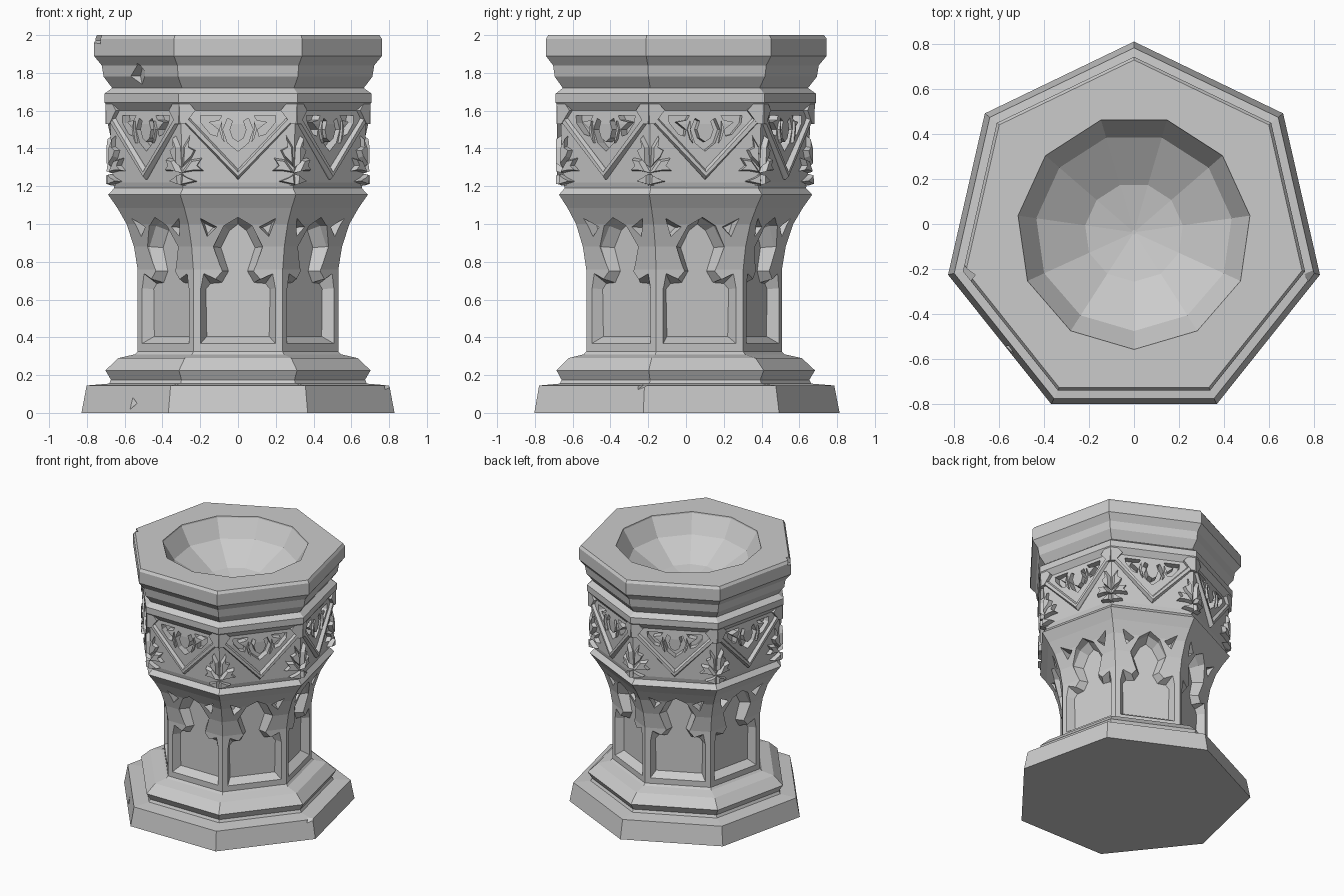
import bpy, bmesh, math
from mathutils import Vector, Matrix

if "Cube" in bpy.data.objects:
    bpy.data.objects.remove(bpy.data.objects["Cube"])

N = 7
CY = -0.037            # heptagon centre, so the bounds are centred
STEP = 2 * math.pi / N


def make_object(name, bm):
    bmesh.ops.recalc_face_normals(bm, faces=bm.faces[:])
    mesh = bpy.data.meshes.new(name)
    bm.to_mesh(mesh)
    bm.free()
    ob = bpy.data.objects.new(name, mesh)
    bpy.context.collection.objects.link(ob)
    return ob


def stack(bm, rings):
    """Skin a list of equal-length point rings and cap both ends."""
    vs = [[bm.verts.new(p) for p in r] for r in rings]
    n = len(vs[0])
    for a, b in zip(vs, vs[1:]):
        for i in range(n):
            j = (i + 1) % n
            bm.faces.new((a[i], a[j], b[j], b[i]))
    bm.faces.new(vs[0][::-1])
    bm.faces.new(vs[-1])


def polygon_rings(profile, sides, start):
    return [[(r * math.cos(start + i * 2 * math.pi / sides),
              CY + r * math.sin(start + i * 2 * math.pi / sides), z)
             for i in range(sides)] for r, z in profile]


def on_face(k, u, d, z):
    """Point on side k: u along the side, d out from the axis."""
    p = Matrix.Rotation(k * STEP, 3, 'Z') @ Vector((u, -d, z))
    return p + Vector((0, CY, 0))


def loft(bm, k, levels):
    stack(bm, [[on_face(k, u, d, z) for u, z in poly] for poly, d in levels])


def mirror_full(half):
    return half + [(-u, z) for u, z in half[-2:0:-1]]


def both(poly):
    return [poly, [(-u, z) for u, z in poly]]


def shrink(poly, s):
    cu = sum(p[0] for p in poly) / len(poly)
    cz = sum(p[1] for p in poly) / len(poly)
    return [(cu + (u - cu) * s, cz + (z - cz) * s) for u, z in poly]


def subtract(ob, cutter):
    cutter.hide_render = True
    m = ob.modifiers.new("cut", 'BOOLEAN')
    m.operation = 'DIFFERENCE'
    m.solver = 'EXACT'
    m.object = cutter
    bpy.context.view_layer.update()
    dg = bpy.context.evaluated_depsgraph_get()
    mesh = bpy.data.meshes.new_from_object(ob.evaluated_get(dg))
    ob.modifiers.clear()
    ob.data = mesh
    bpy.data.objects.remove(cutter)


# Seven-sided moulded body
profile = [(.85, 0), (.822, .145), (.70, .155), (.69, .175), (.72, .225),
           (.65, .29), (.56, .31), (.545, .325), (.545, .76), (.565, .88),
           (.605, 1.0), (.655, 1.085), (.705, 1.155), (.672, 1.19),
           (.68, 1.22), (.695, 1.53), (.69, 1.60), (.725, 1.642),
           (.725, 1.69), (.683, 1.72), (.73, 1.78), (.74, 1.84),
           (.782, 1.89), (.782, 1.98), (.768, 2.0)]
bm = bmesh.new()
stack(bm, polygon_rings(profile, N, math.pi / 2))
body = make_object("font_body", bm)

# Eleven-sided bowl
bm = bmesh.new()
stack(bm, polygon_rings([(.534, 2.06), (.52, 1.99), (.44, 1.86),
                         (.22, 1.73), (.01, 1.69)], 11, -math.pi / 2))
subtract(body, make_object("bowl_cutter", bm))

# Trefoil niches and small corner pockets round the shaft
niche_out = mirror_full([(0, .365), (.20, .365), (.20, .66), (.185, .74),
                         (.12, .71), (.085, .75), (.13, .88), (.075, .99), (0, 1.035)])
niche_in = mirror_full([(0, .405), (.165, .405), (.17, .655), (.145, .685),
                        (.085, .69), (.05, .75), (.09, .875), (.045, .965), (0, 1.0)])
pocket = [(.105, .985), (.165, .92), (.20, 1.03)]
bm = bmesh.new()
for k in range(N):
    loft(bm, k, [(niche_in, .435), (niche_out, .495), (niche_out, .75)])
    for p in both(pocket):
        loft(bm, k, [(shrink(p, .5), .48), (p, .56), (p, .75)])

# Tracery pockets in the frieze: centre foil, side foils, leaf gaps
foil = mirror_full([(0, 1.385), (.055, 1.43), (.08, 1.50), (.055, 1.56),
                    (.03, 1.545), (.045, 1.50), (.03, 1.455), (0, 1.435)])
side_foil = [(.085, 1.575), (.20, 1.575), (.195, 1.535), (.145, 1.475),
             (.11, 1.465), (.105, 1.50), (.155, 1.54), (.10, 1.55)]
for k in range(N):
    loft(bm, k, [(foil, .565), (foil, .75)])
    for p in both(side_foil):
        loft(bm, k, [(p, .575), (p, .75)])
subtract(body, make_object("carving_cutter", bm))

# Broken chips on the edges: position and size
bm = bmesh.new()
chips = [(.86, -.25, .19, .15), (-.62, -.60, .06, .12), (-.78, -.24, 2.0, .10),
         (0, -.90, .17, .16), (.42, .62, 2.02, .10), (-.42, .66, 1.96, .13),
         (-.55, -.45, 1.78, .10)]
for i, (x, y, z, s) in enumerate(chips):
    rot = Matrix.Rotation(.5 + i, 4, 'Z') @ Matrix.Rotation(.6 + .3 * i, 4, 'X')
    bmesh.ops.create_cube(bm, size=s, matrix=Matrix.Translation((x, y, z)) @ rot)
subtract(body, make_object("chip_cutter", bm))

# Raised gable ribs on the frieze
rib = mirror_full([(0, 1.235), (.285, 1.535), (.255, 1.56), (0, 1.29)])
rib_top = mirror_full([(0, 1.252), (.28, 1.538), (.262, 1.553), (0, 1.275)])
bm = bmesh.new()
for k in range(N):
    loft(bm, k, [(rib, .59), (rib, .625), (rib_top, .645)])
make_object("gable_ribs", bm)

# Corner drops under the frieze header
bm = bmesh.new()
for k in range(N):
    for p in both([(.225, 1.602), (.268, 1.65), (.312, 1.65), (.308, 1.53), (.28, 1.53)]):
        loft(bm, k, [(p, .58), (p, .648)])
make_object("header_corners", bm)

# Leaf reliefs flanking every corner of the frieze
leaves = [[(.295, 1.30), (.29, 1.41), (.255, 1.47), (.262, 1.41), (.225, 1.39), (.245, 1.35)],
          [(.30, 1.27), (.25, 1.34), (.19, 1.35), (.215, 1.31), (.18, 1.28), (.24, 1.28)],
          [(.305, 1.205), (.30, 1.265), (.265, 1.245), (.215, 1.225)]]
bm = bmesh.new()
for k in range(N):
    for leaf in leaves:
        for p in both(leaf):
            loft(bm, k, [(p, .58), (p, .62), (shrink(p, .75), .65)])
make_object("corner_leaves", bm)

# Foil cusps hanging inside the gables
bm = bmesh.new()
for k in range(N):
    for p in both([(.085, 1.545), (.10, 1.50), (.085, 1.45), (.07, 1.43), (.085, 1.50)]):
        loft(bm, k, [(p, .59), (p, .64)])
make_object("gable_cusps", bm)
